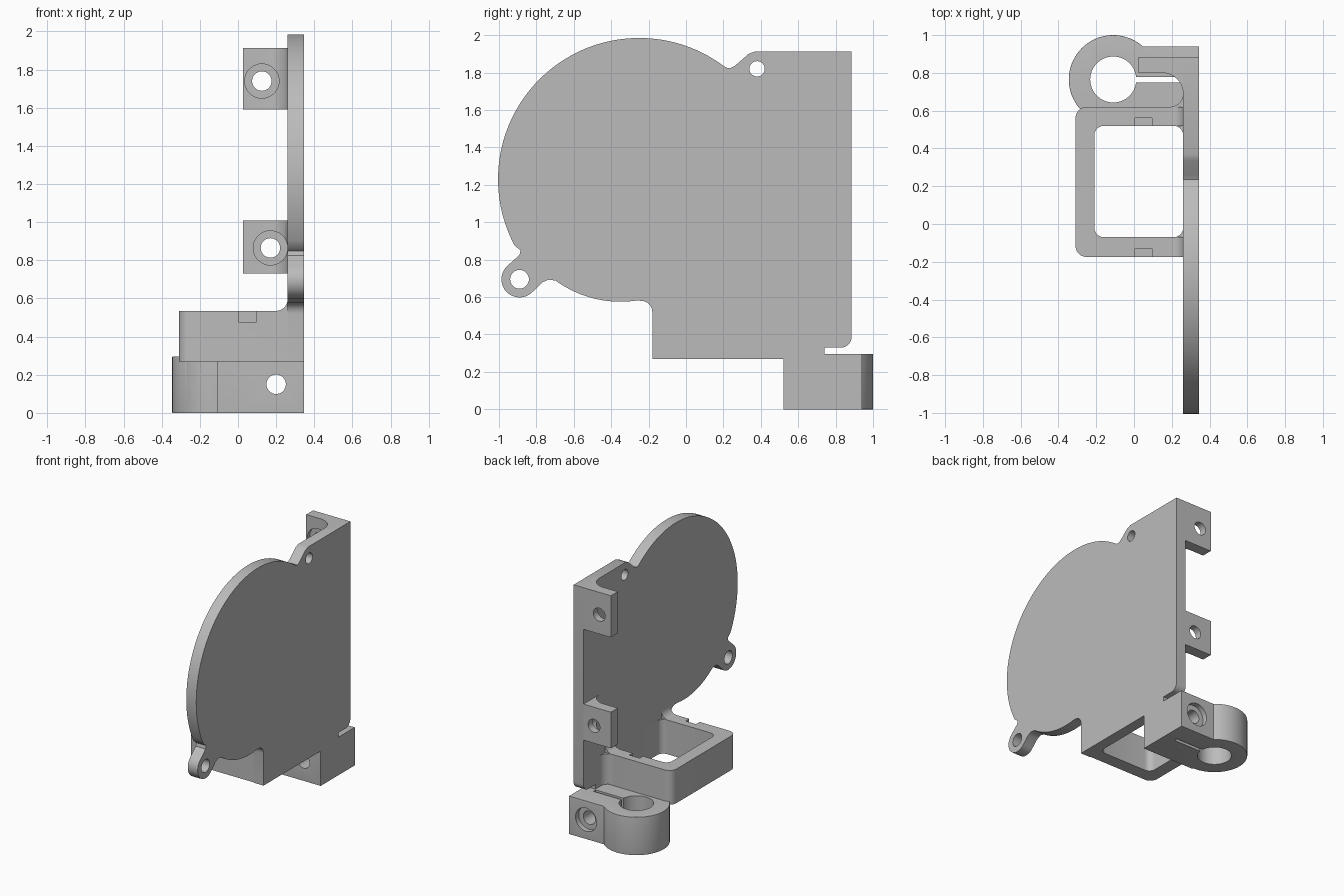
import bpy, bmesh
from math import sin, cos, radians
from mathutils import Vector

if "Cube" in bpy.data.objects:
    bpy.data.objects.remove(bpy.data.objects["Cube"])

grey = bpy.data.materials.new("plain grey")
grey.use_nodes = True
GREY = (0.5, 0.5, 0.5, 1)
grey.diffuse_color = GREY
grey.node_tree.nodes["Principled BSDF"].inputs["Base Color"].default_value = GREY

AXES = {"x": (1, 2, 0), "y": (0, 2, 1), "z": (0, 1, 2)}


def arc(cu, cv, r, a, b, n=16):
    steps = [radians(a + (b - a) * i / n) for i in range(n + 1)]
    return [(cu + r * cos(t), cv + r * sin(t)) for t in steps]


def rounded(u0, v0, u1, v1, r):
    return (arc(u1 - r, v1 - r, r, 0, 90, 6) + arc(u0 + r, v1 - r, r, 90, 180, 6)
            + arc(u0 + r, v0 + r, r, 180, 270, 6) + arc(u1 - r, v0 + r, r, 270, 360, 6))


def box(u0, v0, u1, v1):
    return [(u0, v0), (u1, v0), (u1, v1), (u0, v1)]


def prism(name, pts, axis, lo, hi, bevel=0, rule=None):
    """Extrude a 2D profile along an axis, optionally rounding chosen edges."""
    iu, iv, iw = AXES[axis]
    bm = bmesh.new()
    rings = []
    for w in (lo, hi):
        ring = []
        for u, v in pts:
            co = Vector()
            co[iu], co[iv], co[iw] = u, v, w
            ring.append(bm.verts.new(co))
        rings.append(ring)
    n = len(pts)
    bm.faces.new(rings[0])
    bm.faces.new(rings[1])
    for i in range(n):
        j = (i + 1) % n
        bm.faces.new((rings[0][i], rings[0][j], rings[1][j], rings[1][i]))
    bmesh.ops.recalc_face_normals(bm, faces=bm.faces)
    if bevel:
        edges = [e for e in bm.edges if rule(e)]
        bmesh.ops.bevel(bm, geom=edges, offset=bevel, segments=5, profile=0.5,
                        affect="EDGES", clamp_overlap=True)
    mesh = bpy.data.meshes.new(name)
    bm.to_mesh(mesh)
    bm.free()
    mesh.materials.append(grey)
    ob = bpy.data.objects.new(name, mesh)
    bpy.context.collection.objects.link(ob)
    return ob


def activate(ob):
    bpy.ops.object.select_all(action="DESELECT")
    ob.select_set(True)
    bpy.context.view_layer.objects.active = ob


def cut(ob, pts, axis, lo, hi):
    cutter = prism("cutter", pts, axis, lo, hi)
    cutter.hide_render = True
    mod = ob.modifiers.new("cut", "BOOLEAN")
    mod.operation, mod.solver, mod.object = "DIFFERENCE", "EXACT", cutter
    activate(ob)
    bpy.ops.object.modifier_apply(modifier=mod.name)
    bpy.data.objects.remove(cutter)


def circle(u, v, r):
    return arc(u, v, r, 0, 350, 35)


IN, OUT = 0.26, 0.345          # plate faces

# Side plate: round cover with an ear, running into a square back edge
outline = [(0.885, 1.913), (0.37, 1.913), (0.335, 1.9), (0.26, 1.835), (0.235, 1.823), (0.215, 1.827)]
outline += arc(-0.25, 1.23, 0.755, 54, 208, 64)
outline += [(-0.885, 0.85), (-0.89, 0.825)]
outline += arc(-0.89, 0.695, 0.097, 135, 315, 20)
outline += [(-0.765, 0.68), (-0.735, 0.693)]
outline += arc(-0.35, 1.165, 0.59, 234, 278, 20)
outline += arc(-0.24, 0.52, 0.06, 90, 0, 6)
outline += [(-0.18, 0.27), (0.74, 0.27), (0.74, 0.33)]
outline += arc(0.83, 0.385, 0.055, -90, 0, 6)
plate = prism("side_plate", outline, "x", IN, OUT)
cut(plate, circle(-0.89, 0.695, 0.05), "x", 0.1, 0.5)
cut(plate, circle(0.38, 1.82, 0.041), "x", 0.1, 0.5)

# Rectangular tray frame with clip notches
tray = prism("tray_frame", rounded(-0.31, -0.175, 0.42, 0.62, 0.06), "z", 0.27, 0.535)
cut(tray, box(0.3, -0.5, 0.6, 0.9), "z", 0.1, 0.8)
cut(tray, rounded(-0.21, -0.07, IN, 0.52, 0.05), "z", 0.1, 0.8)
for y0, y1 in ((-0.3, -0.13), (0.4, 0.56)):
    cut(tray, box(0.005, y0, 0.095, y1), "z", 0.475, 0.7)

# Fillets where the tray walls meet the plate
wall = [(0.3, 0.53), (0.2, 0.53)] + arc(0.2, 0.595, 0.06, -90, 0, 8) + [(0.3, 0.595)]
prism("front_wall_fillet", wall, "y", -0.175, -0.07)
prism("back_wall_fillet", wall, "y", 0.52, 0.62)
corner = [(0.3, 0.61), (0.19, 0.61)] + arc(0.19, 0.69, 0.07, -90, 0, 8) + [(0.3, 0.69)]
prism("rear_corner_fillet", corner, "z", 0.3, 0.535)

# Two mounting tabs with countersunk screw holes
tab_outline = [(0.025, 0.885), (0.3, 0.885), (0.3, 0.69)] + arc(0.15, 0.69, 0.11, 0, 90, 12) + [(0.025, 0.8)]
for name, z0, z1, hx, hz in (("upper_tab", 1.59, 1.913, 0.125, 1.74),
                             ("lower_tab", 0.73, 1.01, 0.17, 0.865)):
    tab = prism(name, tab_outline, "z", z0, z1)
    cut(tab, circle(hx, hz, 0.051), "y", 0.5, 1.1)
    cut(tab, circle(hx, hz, 0.09), "y", 0.5, 0.83)

# Rod clamp: split ring on a block
CX, CY, TOP = -0.11, 0.765, 0.295
clamp_outline = arc(CX, CY, 0.235, 48, 270, 48) + [(CX, 0.52), (OUT, 0.52), (OUT, 0.94)]


def ring_edge(e):
    a, b = (v.co for v in e.verts)
    mid = (a + b) / 2
    if abs(a.z - b.z) > 0.01 or mid.x > 0.344 or mid.y > 0.9399 and mid.x > 0.06:
        return False
    return mid.z < 0.01 or mid.y > 0.6


clamp = prism("rod_clamp", clamp_outline, "z", 0, TOP, 0.028, ring_edge)
cut(clamp, circle(CX, CY, 0.122), "z", -0.2, 0.6)
cut(clamp, box(CX, 0.75, 0.25, 0.777), "z", -0.2, 0.6)
cut(clamp, circle(0.2, 0.15, 0.051), "y", 0.3, 1.2)
cut(clamp, circle(0.2, 0.15, 0.09), "y", 0.9, 1.2)

for ob in bpy.context.scene.objects:
    if ob.type == "MESH":
        activate(ob)
        bpy.ops.object.shade_smooth_by_angle(angle=radians(35))
